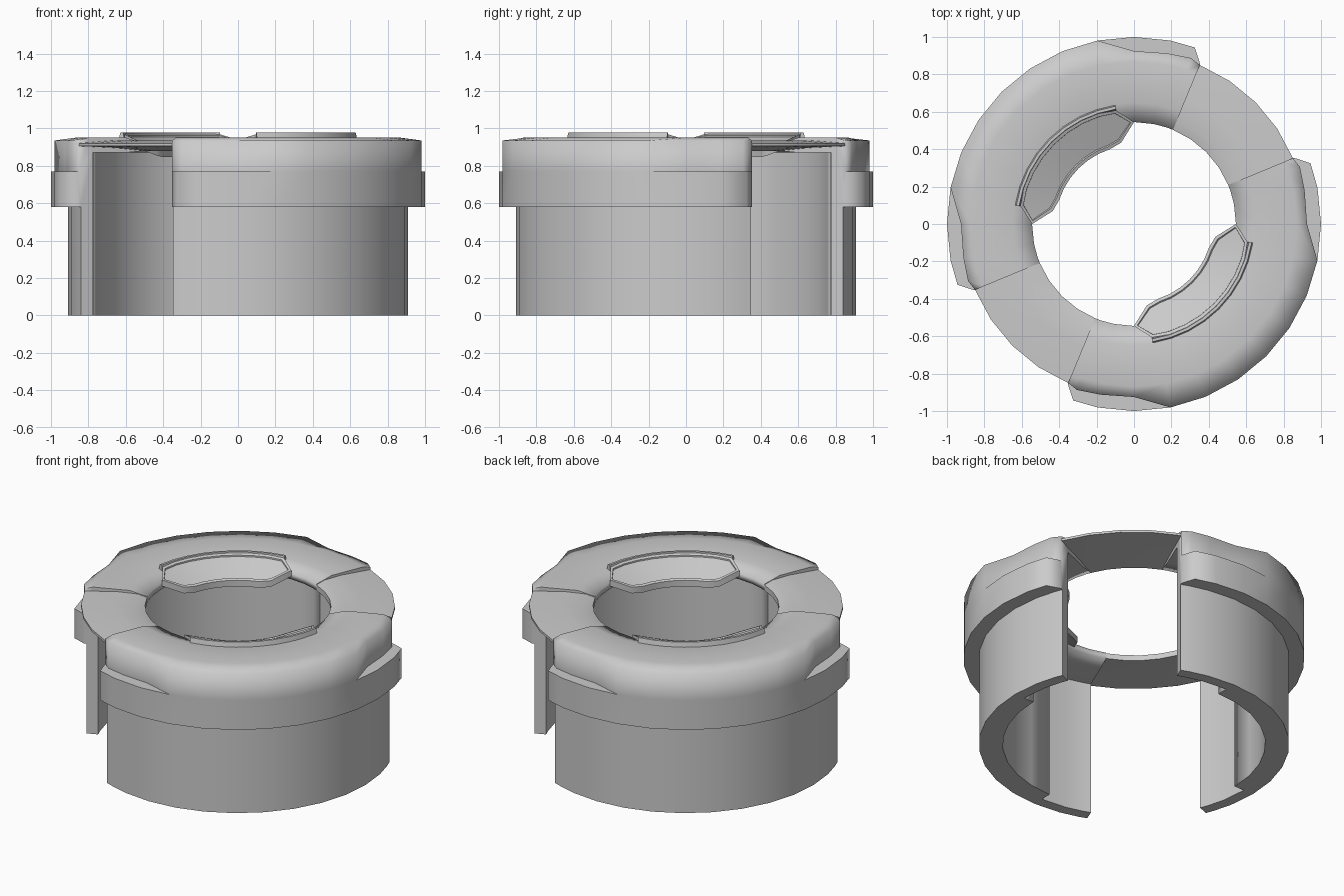
import bpy, bmesh
from math import sin, cos, radians

cube = bpy.data.objects.get("Cube")
if cube:
    bpy.data.objects.remove(cube, do_unlink=True)

grey = bpy.data.materials.new("light_grey")
grey.use_nodes = True
grey.diffuse_color = (0.6, 0.6, 0.6, 1)
grey.node_tree.nodes["Principled BSDF"].inputs["Base Color"].default_value = grey.diffuse_color

STEP = 11.25


def polar(angle, r, z):
    return (r * cos(radians(angle)), r * sin(radians(angle)), z)


def finish(name, bm, smooth):
    bmesh.ops.remove_doubles(bm, verts=bm.verts, dist=0.0005)
    bmesh.ops.recalc_face_normals(bm, faces=bm.faces)
    mesh = bpy.data.meshes.new(name)
    bm.to_mesh(mesh)
    bm.free()
    mesh.materials.append(grey)
    ob = bpy.data.objects.new(name, mesh)
    bpy.context.collection.objects.link(ob)
    bpy.ops.object.select_all(action='DESELECT')
    bpy.context.view_layer.objects.active = ob
    ob.select_set(True)
    bpy.ops.object.shade_smooth_by_angle(angle=radians(smooth))
    return ob


def sweep(name, centre, sections, smooth):
    """Loft closed (radius, height) sections placed at angles about z."""
    bm = bmesh.new()
    rings = [[bm.verts.new(polar(centre + a, r, z)) for r, z in prof]
             for a, prof in sections]
    n = len(rings[0])
    for a, b in zip(rings, rings[1:]):
        for i in range(n):
            j = (i + 1) % n
            bm.faces.new((a[i], a[j], b[j], b[i]))
    bm.faces.new(rings[0])
    bm.faces.new(rings[-1])
    return finish(name, bm, smooth)


def shell_profile(lug, upper, inner):
    """Skirt, overhanging band with lug, crown and inner wall."""
    return [(0.91, 0), (0.91, 0.58), (lug, 0.58), (lug, 0.77),
            (upper, 0.77), (upper, 0.935), (0.87, 0.95), (0.65, 0.95),
            (0.545, 0.92), (0.545, 0.88), (0.65, 0.87), (inner, 0.87), (inner, 0)]


# Half of the shell stations, from the middle out; mirrored for the other half
half = [(k * STEP, shell_profile(1, 1, 0.77)) for k in range(1, 4)]
half += [(4 * STEP, shell_profile(1, 0.925, 0.77)),
         (4 * STEP, shell_profile(1, 0.925, 0.84)),
         (5 * STEP, shell_profile(1, 0.93, 0.84)),
         (64, shell_profile(0.998, 0.938, 0.84)),
         (6 * STEP, shell_profile(0.925, 0.92, 0.84))]
shell = [(-a, p) for a, p in reversed(half)] + [(0, shell_profile(1, 1, 0.77))] + half

bridge_profile = [(0.92, 0.905), (0.92, 0.92), (0.72, 0.935), (0.6, 0.932),
                  (0.545, 0.915), (0.545, 0.88), (0.7, 0.895)]
bridge = [(k * STEP, bridge_profile) for k in range(-2, 3)]

lip_profile = [(0.615, 0.94), (0.622, 0.978), (0.637, 0.978), (0.645, 0.94)]
lip = [(k * 9, lip_profile) for k in range(-4, 5)]


def plate(name, centre):
    """Plate sloping to the middle, with a recessed panel on top."""
    bm = bmesh.new()
    rows = []
    for k in range(-5, 6):
        a = abs(k)
        r_in, r_out = (0.545, 0.545) if a == 5 else (0.44, 0.615) if a == 4 else (0.42, 0.62)
        rows.append([bm.verts.new(polar(centre + k * 9, r, 0.97 - 0.42 * (0.62 - r)))
                     for r in (r_in, r_out)])
    for p, q in zip(rows, rows[1:]):
        bm.faces.new((p[0], p[1], q[1], q[0]))
    bmesh.ops.remove_doubles(bm, verts=bm.verts, dist=0.0005)
    top = bm.faces[:]
    # Thickness below the top surface
    skin = bmesh.ops.duplicate(bm, geom=top)
    base = [f for f in skin["geom"] if isinstance(f, bmesh.types.BMFace)]
    for v in {v for f in base for v in f.verts}:
        v.co.z -= 0.04
    rims = [e for e in bm.edges if e.is_boundary]
    bmesh.ops.bridge_loops(bm, edges=rims)
    bmesh.ops.recalc_face_normals(bm, faces=bm.faces)
    bmesh.ops.inset_region(bm, faces=top, thickness=0.018, depth=0)
    bmesh.ops.inset_region(bm, faces=top, thickness=0.004, depth=-0.008)
    return finish(name, bm, 30)


# Two opposite sets: shells with plates, joined by thin bridges
for side, mid in (("front", 315), ("back", 135)):
    sweep(side + "_shell", mid, shell, 86)
    plate(side + "_plate", mid)
    sweep(side + "_plate_lip", mid, lip, 30)
    sweep(side + "_bridge", mid + 90, bridge, 60)
